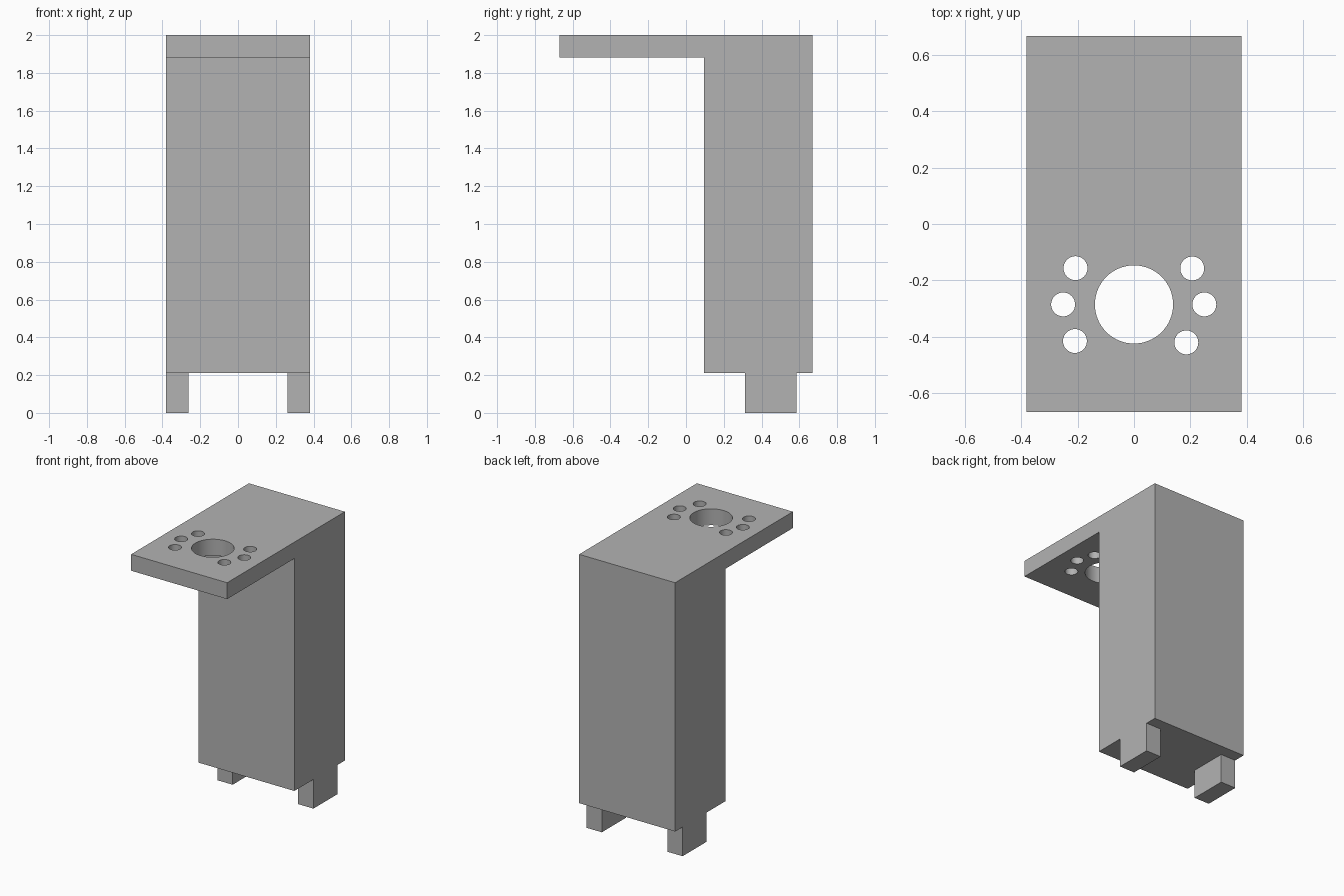
import bpy
import bmesh
from mathutils import Matrix, Vector

default = bpy.data.objects.get("Cube")
if default:
    bpy.data.objects.remove(default, do_unlink=True)

grey = bpy.data.materials.new("plain grey")
grey.use_nodes = True
colour = (0.45, 0.45, 0.45, 1)
grey.diffuse_color = colour
grey.node_tree.nodes["Principled BSDF"].inputs["Base Color"].default_value = colour

HALF_WIDTH = 0.382
BODY_BOTTOM = 0.21


def add_object(name, bm):
    bmesh.ops.recalc_face_normals(bm, faces=bm.faces)
    mesh = bpy.data.meshes.new(name)
    bm.to_mesh(mesh)
    bm.free()
    mesh.materials.append(grey)
    obj = bpy.data.objects.new(name, mesh)
    bpy.context.collection.objects.link(obj)
    return obj


def extrude_profile(name, profile, x0, x1):
    """Extrude a (y, z) outline along x."""
    bm = bmesh.new()
    face = bm.faces.new([bm.verts.new((x0, y, z)) for y, z in profile])
    result = bmesh.ops.extrude_face_region(bm, geom=[face])
    verts = [v for v in result["geom"] if isinstance(v, bmesh.types.BMVert)]
    bmesh.ops.translate(bm, verts=verts, vec=Vector((x1 - x0, 0, 0)))
    return add_object(name, bm)


# Upright column and overhanging plate, one L-shaped solid
bracket = extrude_profile("bracket_body", [
    (-0.669, 2), (-0.669, 1.882), (0.095, 1.882),
    (0.095, BODY_BOTTOM), (0.669, BODY_BOTTOM), (0.669, 2),
], -HALF_WIDTH, HALF_WIDTH)

# Round holes through the plate: x, y, radius
small = 0.0425
holes = [
    (0, -0.286, 0.139),
    (-0.208, -0.157, small), (-0.252, -0.286, small), (-0.21, -0.416, small),
    (0.207, -0.158, small), (0.25, -0.286, small), (0.186, -0.421, small),
]
bm = bmesh.new()
for x, y, radius in holes:
    bmesh.ops.create_cone(bm, cap_ends=True, segments=64, radius1=radius,
                          radius2=radius, depth=0.4,
                          matrix=Matrix.Translation((x, y, 1.94)))
cutter = add_object("hole_cutter", bm)
cutter.hide_render = True

cut = bracket.modifiers.new("holes", "BOOLEAN")
cut.operation = "DIFFERENCE"
cut.solver = "EXACT"
cut.object = cutter
for obj in bpy.context.selected_objects:
    obj.select_set(False)
bpy.context.view_layer.objects.active = bracket
bracket.select_set(True)
bpy.ops.object.modifier_apply(modifier=cut.name)
bpy.data.objects.remove(cutter, do_unlink=True)
bpy.ops.object.shade_smooth_by_angle()

# Two tabs under the column, flush with its sides
tab = [(0.312, 0), (0.584, 0), (0.584, BODY_BOTTOM), (0.312, BODY_BOTTOM)]
for name, side in (("left_tab", 1), ("right_tab", -1)):
    extrude_profile(name, tab, side * 0.261, side * HALF_WIDTH)
